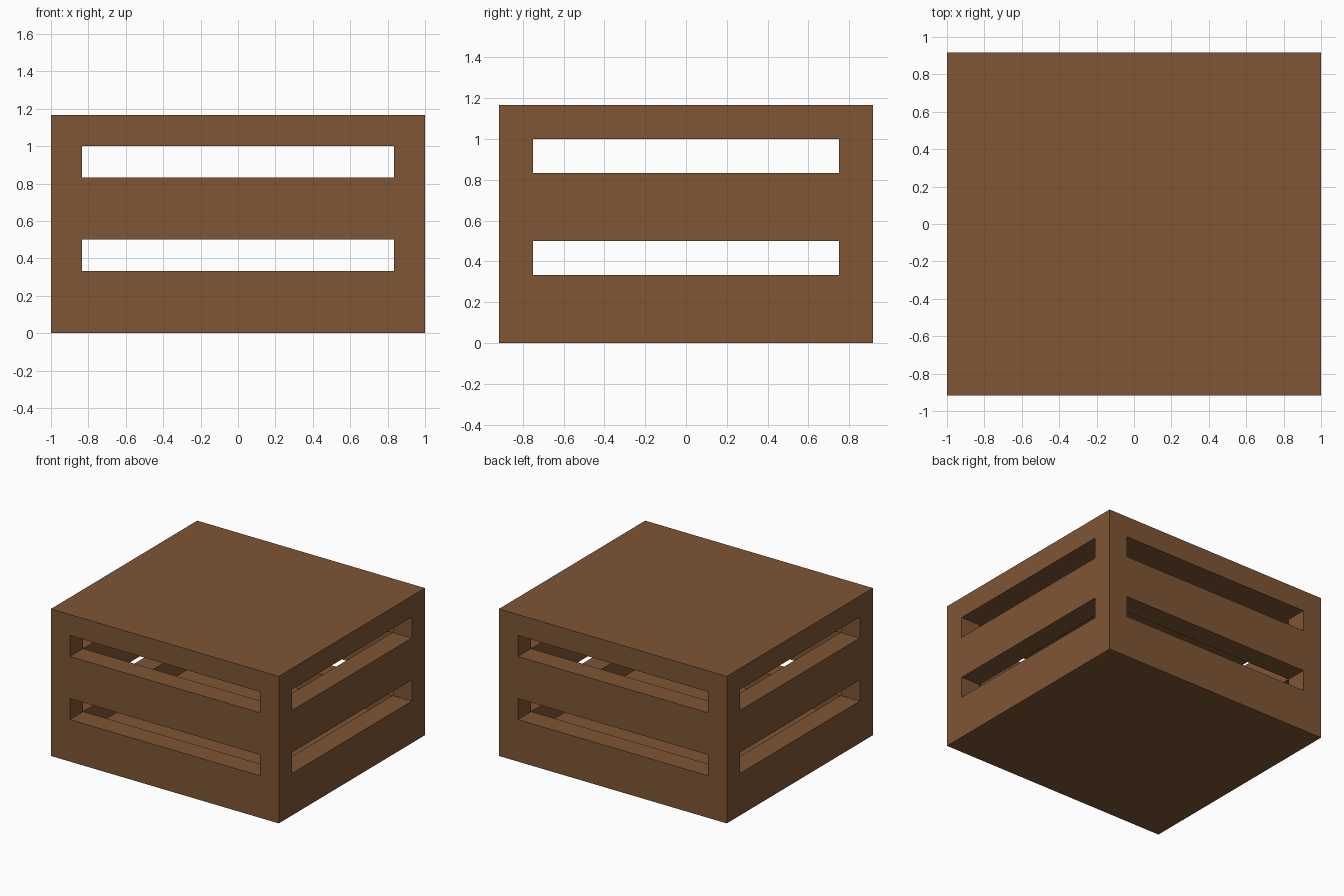
import bpy
import bmesh
from mathutils import Vector

if "Cube" in bpy.data.objects:
    bpy.data.objects.remove(bpy.data.objects["Cube"], do_unlink=True)

# One plank thickness; the crate is 12 x 11 x 7 planks
PLANK = 1 / 6
XS = [-6, -5, 5, 6]
YS = [-5.5, -4.5, 4.5, 5.5]
ZS = [0, 1, 2, 3, 5, 6, 7]
SLOT_LAYERS = (2, 4)
COUNT = (len(XS) - 1, len(YS) - 1, len(ZS) - 1)

wood = bpy.data.materials.new("brown wood")
wood.use_nodes = True
colour = (0.209, 0.093, 0.036, 1)
wood.diffuse_color = colour
wood.node_tree.nodes["Principled BSDF"].inputs["Base Color"].default_value = colour


def solid(cell):
    """Floor and lid are full, slot layers keep only the corner posts, other layers are walls."""
    if any(c < 0 or c >= n for c, n in zip(cell, COUNT)):
        return False
    i, j, k = cell
    if k in (0, COUNT[2] - 1):
        return True
    if k in SLOT_LAYERS:
        return i != 1 and j != 1
    return i != 1 or j != 1


# Single hollow shell: keep only the faces between wood and air
bm = bmesh.new()
verts = {}


def corner(index):
    if index not in verts:
        i, j, k = index
        verts[index] = bm.verts.new(Vector((XS[i], YS[j], ZS[k])) * PLANK)
    return verts[index]


for i in range(COUNT[0]):
    for j in range(COUNT[1]):
        for k in range(COUNT[2]):
            cell = (i, j, k)
            if not solid(cell):
                continue
            for axis in range(3):
                for side in (0, 1):
                    neighbour = list(cell)
                    neighbour[axis] += 2 * side - 1
                    if solid(neighbour):
                        continue
                    u, v = (axis + 1) % 3, (axis + 2) % 3
                    loop = []
                    for du, dv in ((0, 0), (1, 0), (1, 1), (0, 1)):
                        index = list(cell)
                        index[axis] += side
                        index[u] += du
                        index[v] += dv
                        loop.append(corner(tuple(index)))
                    bm.faces.new(loop if side else loop[::-1])

mesh = bpy.data.meshes.new("slatted_crate")
bm.to_mesh(mesh)
bm.free()
mesh.materials.append(wood)
crate = bpy.data.objects.new("slatted_crate", mesh)
bpy.context.collection.objects.link(crate)
